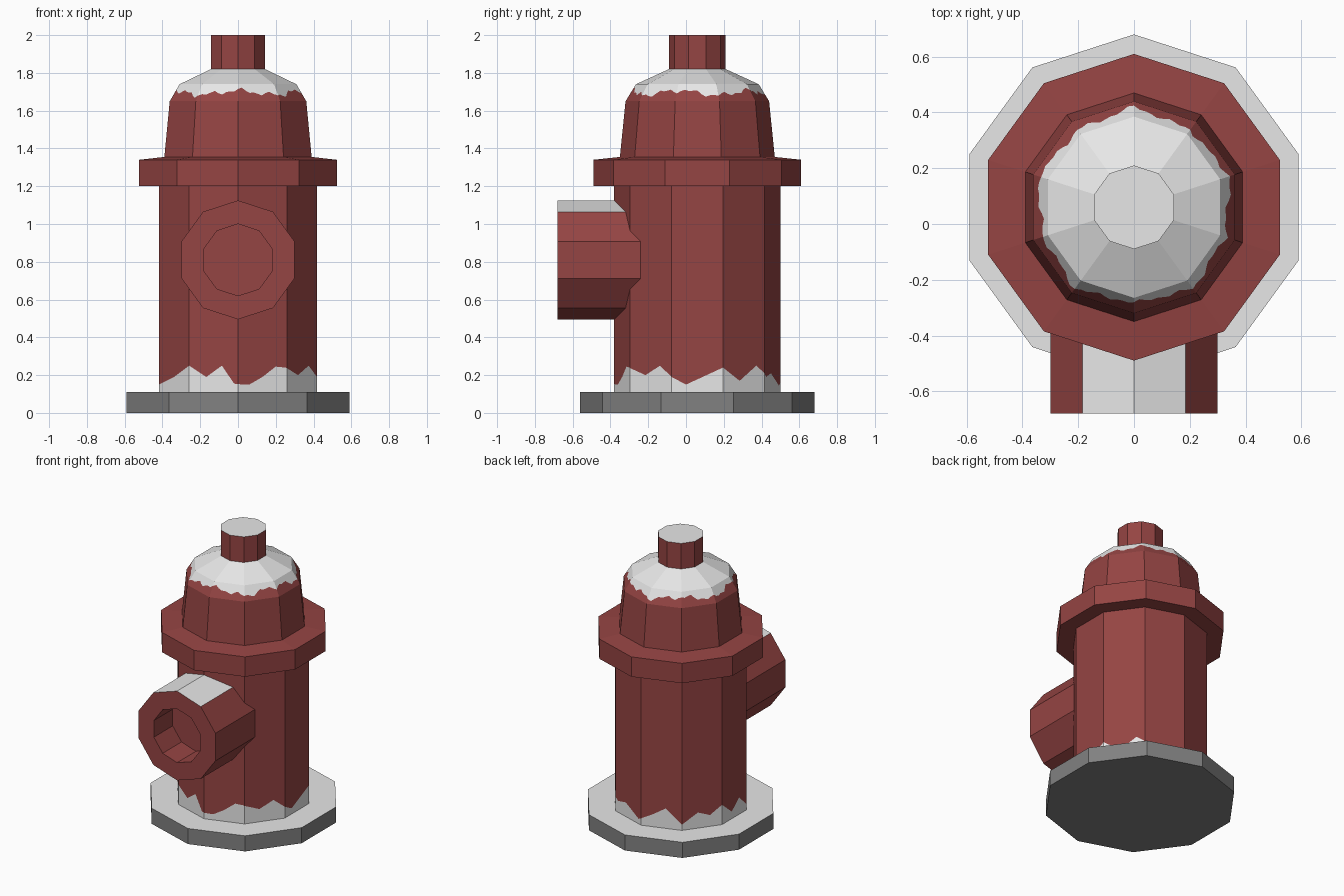
import bpy, math
from mathutils import Matrix

if "Cube" in bpy.data.objects:
    bpy.data.objects.remove(bpy.data.objects["Cube"])

SIDES = 10
AXIS_Y = 0.06


def material(name, rgb):
    m = bpy.data.materials.new(name)
    m.diffuse_color = (*rgb, 1)
    m.use_nodes = True
    m.node_tree.nodes["Principled BSDF"].inputs["Base Color"].default_value = m.diffuse_color
    return m


RED = material("red paint", (0.30, 0.058, 0.056))
SNOW = material("snow white", (0.80, 0.80, 0.80))
GREY = material("stone grey", (0.22, 0.22, 0.22))


def on_side(t):
    """Point on a unit decagon; t counts sides from the front corner."""
    k = math.floor(t)
    f = t - k
    a, b = (math.radians(-90 + 36 * i) for i in (k, k + 1))
    return (math.cos(a) * (1 - f) + math.cos(b) * f,
            math.sin(a) * (1 - f) + math.sin(b) * f)


def lathe(name, rings, mats, bands, place, ts=range(SIDES), bottom=None, top=None):
    """rings: functions of t or fixed (radius, z); bands: material slot per band."""
    ts = list(ts)
    n = len(ts)
    verts, faces, slots = [], [], []
    for ring in rings:
        for t in ts:
            r, z = ring(t) if callable(ring) else ring
            x, y = on_side(t)
            verts.append((r * x, r * y, z))
    for i, slot in enumerate(bands):
        for j in range(n):
            k = (j + 1) % n
            faces.append((i * n + j, i * n + k, (i + 1) * n + k, (i + 1) * n + j))
            slots.append(slot)
    if bottom is not None:
        faces.append(tuple(reversed(range(n))))
        slots.append(bottom)
    if top is not None:
        last = (len(rings) - 1) * n
        faces.append(tuple(range(last, last + n)))
        slots.append(top)
    me = bpy.data.meshes.new(name)
    me.from_pydata(verts, [], faces)
    me.transform(place)
    for m in mats:
        me.materials.append(m)
    for p, s in zip(me.polygons, slots):
        p.material_index = s
    me.update()
    ob = bpy.data.objects.new(name, me)
    bpy.context.collection.objects.link(ob)
    return ob


UP = Matrix.Translation((0, AXIS_Y, 0))

# Stone base with snow on its top
lathe("base", [(0.62, 0), (0.62, 0.11), (0.44, 0.11)], [GREY, SNOW], [0, 1],
      UP, bottom=0, top=1)

# Ragged snow line around the foot of the barrel: (side position, height)
DRIFT = [(0, .152), (.23, .15), (.5, .19), (.77, .245), (.97, .24), (1.37, .20),
         (1.72, .25), (2.0, .19), (2.28, .15), (2.6, .19), (3.0, .24), (3.4, .17),
         (3.8, .25), (4.1, .19), (4.4, .21), (4.9, .145), (5.3, .20), (5.6, .25),
         (6.0, .15), (6.4, .22), (6.7, .19), (7.0, .25), (7.4, .16), (7.7, .23),
         (8.0, .15), (8.5, .19), (9.0, .25), (9.35, .19), (9.67, .25), (9.92, .155),
         (10, .152)]


def drift(t):
    for (a, za), (b, zb) in zip(DRIFT, DRIFT[1:]):
        if a <= t <= b:
            return za + (zb - za) * (t - a) / (b - a)


knots = sorted({float(t) for t, _ in DRIFT[:-1]} | {float(i) for i in range(SIDES)})
lathe("barrel", [(0.44, 0.11), lambda t: (0.44, drift(t)), (0.44, 1.2)],
      [RED, SNOW], [1, 0], UP, ts=knots)

# Flange
lathe("flange", [(0.44, 1.2), (0.55, 1.2), (0.55, 1.34), (0.41, 1.355)],
      [RED], [0, 0, 0], UP)


# Bonnet with a snow cap ending in a wavy line
def cap_edge(t):
    a = t * math.tau / SIDES
    z = 1.695 + 0.012 * math.cos(5 * a) + 0.009 * math.sin(13 * a + 1) \
        + 0.007 * math.sin(29 * a)
    return 0.38 - 0.055 * (z - 1.65) / 0.09, z


lathe("bonnet", [(0.41, 1.355), (0.38, 1.65), cap_edge, (0.325, 1.74), (0.15, 1.82)],
      [RED, SNOW], [0, 0, 1, 1], UP, ts=[i / 10 for i in range(10 * SIDES)])

# Top nut
lathe("top_nut", [(0.15, 1.82), (0.15, 2.0)], [RED, SNOW], [0], UP, top=1)

# Hollow outlet on the front, snow on its upper faces
outlet = lathe("outlet", [(0.315, 0.1), (0.315, 0.68), (0.19, 0.68), (0.19, 0.47)],
               [RED, SNOW], [0, 0, 0],
               Matrix.Translation((0, 0, 0.81)) @ Matrix.Rotation(math.pi / 2, 4, 'X'),
               top=0)
for p in outlet.data.polygons:
    if p.normal.z > 0.9 and p.center.z > 1.0:
        p.material_index = 1
